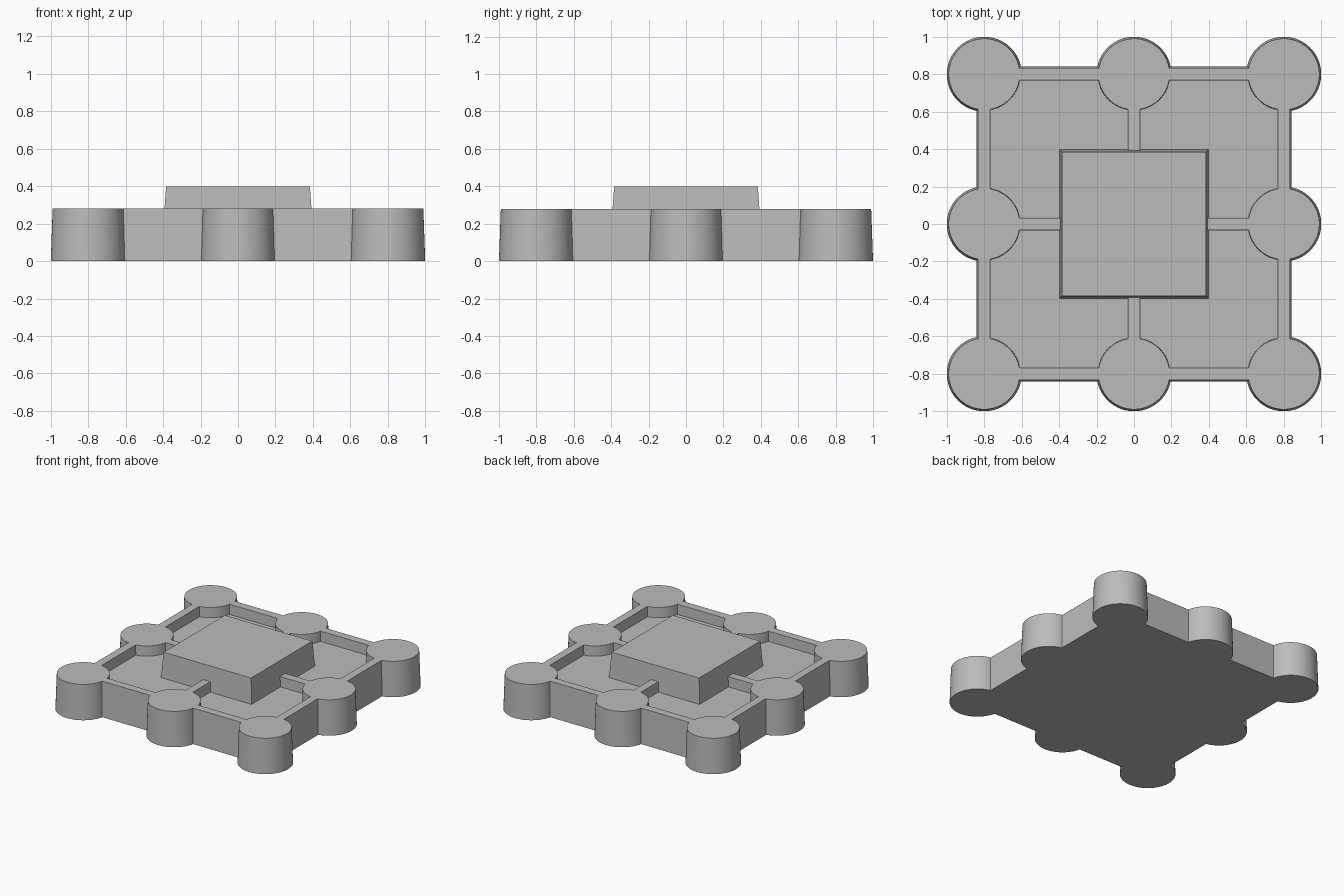
import bpy
import math

cube = bpy.data.objects.get("Cube")
if cube:
    bpy.data.objects.remove(cube, do_unlink=True)

WALL_TOP, FLOOR, BLOCK_TOP = 0.28, 0.2, 0.4
SPAN = 0.8

grey = bpy.data.materials.new("plain_grey")
grey.use_nodes = True
colour = (0.5, 0.5, 0.5, 1)
grey.diffuse_color = colour
grey.node_tree.nodes["Principled BSDF"].inputs["Base Color"].default_value = colour


def tapered_box(name, x, y, half_x, half_y, inset_x, inset_y, z0, z1):
    """Box whose top is smaller than its foot by the given insets."""
    corners = [(-1, -1), (1, -1), (1, 1), (-1, 1)]
    verts = [(x + sx * half_x, y + sy * half_y, z0) for sx, sy in corners]
    verts += [(x + sx * (half_x - inset_x), y + sy * (half_y - inset_y), z1)
              for sx, sy in corners]
    faces = [(3, 2, 1, 0), (4, 5, 6, 7)]
    faces += [(i, (i + 1) % 4, (i + 1) % 4 + 4, i + 4) for i in range(4)]
    mesh = bpy.data.meshes.new(name)
    mesh.from_pydata(verts, [], faces)
    mesh.materials.append(grey)
    obj = bpy.data.objects.new(name, mesh)
    bpy.context.collection.objects.link(obj)
    return obj


def tower(x, y):
    bpy.ops.mesh.primitive_cone_add(vertices=96, radius1=0.2, radius2=0.19,
                                    depth=WALL_TOP, location=(x, y, WALL_TOP / 2))
    obj = bpy.context.object
    obj.name = "round_tower"
    obj.data.materials.append(grey)
    return obj


# Floor slab, which the walls overlap at its rim
base = tapered_box("fort_base", 0, 0, SPAN, SPAN, 0, 0, 0, FLOOR)
parts = []

# Outer walls and middle ribs in both directions
for c in (-SPAN, 0, SPAN):
    parts.append(tapered_box("wall_along_x", 0, c, SPAN, 0.042, 0, 0.01, 0, WALL_TOP))
    parts.append(tapered_box("wall_along_y", c, 0, 0.042, SPAN, 0.01, 0, 0, WALL_TOP))

# Round towers at the corners and side middles
for x in (-SPAN, 0, SPAN):
    for y in (-SPAN, 0, SPAN):
        if x or y:
            parts.append(tower(x, y))

# Raised centre block, sunk into the slab
parts.append(tapered_box("centre_block", 0, 0, 0.405, 0.405, 0.021, 0.021, 0.1, BLOCK_TOP))

# Merge all parts into one solid
bpy.ops.object.select_all(action="DESELECT")
bpy.context.view_layer.objects.active = base
base.select_set(True)
for part in parts:
    mod = base.modifiers.new("union", "BOOLEAN")
    mod.operation = "UNION"
    mod.solver = "EXACT"
    mod.object = part
    bpy.ops.object.modifier_apply(modifier=mod.name)
    bpy.data.objects.remove(part, do_unlink=True)

bpy.ops.object.shade_smooth_by_angle(angle=math.radians(25))
